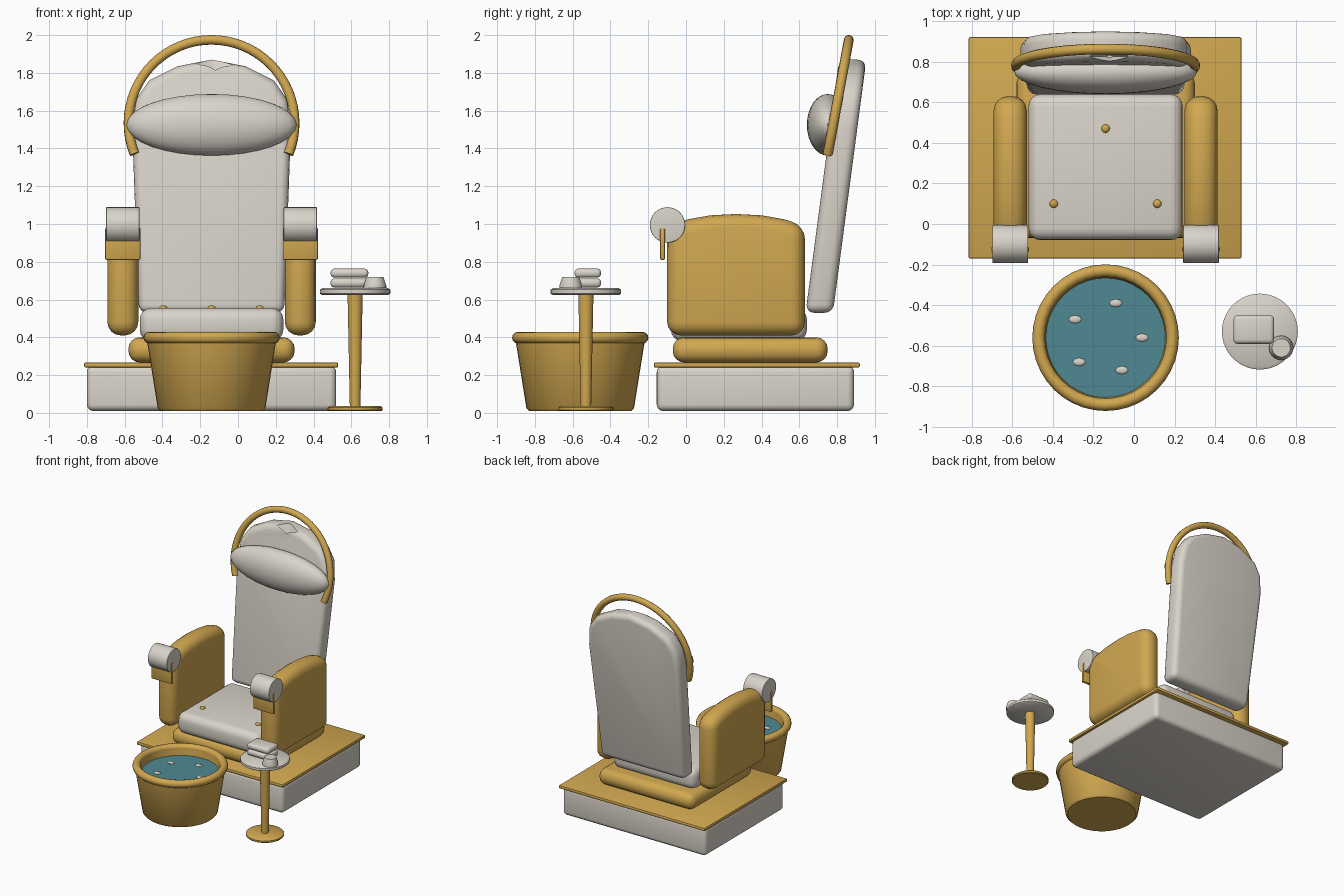
import bpy, bmesh
from math import sin, cos, pi, radians
from mathutils import Vector

if "Cube" in bpy.data.objects:
    bpy.data.objects.remove(bpy.data.objects["Cube"])

CX = -0.14  # chair centre line


def material(name, rgb):
    m = bpy.data.materials.new(name)
    m.use_nodes = True
    m.diffuse_color = (*rgb, 1)
    m.node_tree.nodes["Principled BSDF"].inputs["Base Color"].default_value = (*rgb, 1)
    return m


CREAM = material("cream", (0.70, 0.66, 0.59))
GOLD = material("gold", (0.64, 0.39, 0.08))
WATER = material("teal water", (0.08, 0.25, 0.29))


def smooth(ob, angle=40):
    bpy.ops.object.select_all(action="DESELECT")
    ob.select_set(True)
    bpy.context.view_layer.objects.active = ob
    bpy.ops.object.shade_smooth_by_angle(angle=radians(angle))


def finish(bm, name, mat, bevel=0, segments=4):
    bmesh.ops.recalc_face_normals(bm, faces=bm.faces)
    mesh = bpy.data.meshes.new(name)
    bm.to_mesh(mesh)
    bm.free()
    ob = bpy.data.objects.new(name, mesh)
    bpy.context.collection.objects.link(ob)
    mesh.materials.append(mat)
    if bevel:
        mod = ob.modifiers.new("Bevel", "BEVEL")
        mod.width, mod.segments, mod.limit_method = bevel, segments, "ANGLE"
        mod.angle_limit = radians(40)
        bpy.context.view_layer.objects.active = ob
        bpy.ops.object.modifier_apply(modifier=mod.name)
    smooth(ob)
    return ob


def box(name, x, y, z, mat, bevel=0, segments=4):
    bm = bmesh.new()
    bmesh.ops.create_cube(bm, size=1)
    for v in bm.verts:
        for i, (a, b) in enumerate((x, y, z)):
            v.co[i] = b if v.co[i] > 0 else a
    return finish(bm, name, mat, bevel, segments)


def prism(name, points, offset, mat, bevel):
    """Extrude a flat outline along the offset vector."""
    bm = bmesh.new()
    face = bm.faces.new([bm.verts.new(p) for p in points])
    out = bmesh.ops.extrude_face_region(bm, geom=[face])["geom"]
    bmesh.ops.translate(bm, vec=offset, verts=[g for g in out if isinstance(g, bmesh.types.BMVert)])
    return finish(bm, name, mat, bevel)


def lathe(name, profile, x, y, mat, sides=40):
    """Turn (radius, height) points about a vertical axis and cap open ends."""
    bm = bmesh.new()
    rings = [[bm.verts.new((x + r * cos(2 * pi * i / sides), y + r * sin(2 * pi * i / sides), z))
              for i in range(sides)] for r, z in profile]
    for a, b in zip(rings, rings[1:]):
        for i in range(sides):
            j = (i + 1) % sides
            bm.faces.new((a[i], a[j], b[j], b[i]))
    bm.faces.new(rings[0])
    bm.faces.new(rings[-1])
    return finish(bm, name, mat)


def ellipsoid(name, centre, radii, mat, u=32, v=16):
    bm = bmesh.new()
    bmesh.ops.create_uvsphere(bm, u_segments=u, v_segments=v, radius=1)
    bmesh.ops.scale(bm, vec=radii, verts=bm.verts)
    bmesh.ops.translate(bm, vec=centre, verts=bm.verts)
    return finish(bm, name, mat)


# Platform and seat
box("platform", (-0.80, 0.52), (-0.155, 0.89), (0.01, 0.25), CREAM, 0.035)
box("platform_top", (-0.815, 0.53), (-0.17, 0.92), (0.24, 0.267), GOLD, 0.008, 2)
box("seat_base", (-0.58, 0.30), (-0.07, 0.75), (0.267, 0.40), GOLD, 0.06)
box("seat_cushion", (CX - 0.38, CX + 0.38), (-0.08, 0.64), (0.38, 0.555), CREAM, 0.06)
for i, (x, y) in enumerate(((CX, 0.47), (CX - 0.255, 0.10), (CX + 0.255, 0.10))):
    ellipsoid(f"seat_button_{i + 1}", (x, y, 0.555), (0.021, 0.021, 0.015), GOLD, 12, 8)

# Leaning backrest with an arched top
half = [(0.385, 0.53), (0.42, 1.50), (0.40, 1.66), (0.33, 1.76), (0.18, 1.835)]
outline = half + [(0, 1.87)] + [(-x, z) for x, z in reversed(half)]
back = prism("backrest", [(CX + x, 0.633 + (z - 0.53) * 0.132, z) for x, z in outline],
             Vector((0, 0.145, 0)), CREAM, 0.045)

# Crumpled dent in the backrest top
bm = bmesh.new()
bmesh.ops.create_cone(bm, cap_ends=True, segments=4, radius1=0.02, radius2=0.17, depth=0.12)
bmesh.ops.scale(bm, vec=(1, 0.35, 1), verts=bm.verts)
bmesh.ops.translate(bm, vec=(CX + 0.02, 0.825, 1.84), verts=bm.verts)
cutter = finish(bm, "dent_cutter", CREAM)
cutter.hide_render = True
mod = back.modifiers.new("Dent", "BOOLEAN")
mod.operation, mod.object, mod.solver = "DIFFERENCE", cutter, "EXACT"
bpy.context.view_layer.objects.active = back
bpy.ops.object.modifier_apply(modifier=mod.name)
bpy.data.objects.remove(cutter)
smooth(back)

# Head pillow and hoop
ellipsoid("head_pillow", (CX, 0.75, 1.525), (0.45, 0.11, 0.163), CREAM)
curve = bpy.data.curves.new("head_hoop", "CURVE")
curve.dimensions = "3D"
curve.bevel_depth, curve.bevel_resolution, curve.use_fill_caps = 0.026, 3, True
steps = 40
spline = curve.splines.new("POLY")
spline.points.add(steps)
for i, p in enumerate(spline.points):
    a = radians(-22 + 224 * i / steps)
    z = 1.535 + 0.44 * sin(a)
    p.co = (CX + 0.44 * cos(a), 0.75 + (z - 1.37) * 0.185, z, 1)
curve.materials.append(GOLD)
hoop = bpy.data.objects.new("head_hoop", curve)
bpy.context.collection.objects.link(hoop)
bpy.ops.object.select_all(action="DESELECT")
hoop.select_set(True)
bpy.context.view_layer.objects.active = hoop
bpy.ops.object.convert(target="MESH")
smooth(bpy.context.object)

# Armrests, each with a rolled towel and hanging cloth
arm_side = [(-0.10, 0.41), (0.63, 0.41), (0.63, 0.99), (0.52, 1.025), (0.40, 1.046),
            (0.265, 1.053), (0.13, 1.046), (0.01, 1.025), (-0.10, 0.99)]
for side, s in (("right", -1), ("left", 1)):
    x = CX + s * 0.47
    prism(f"{side}_armrest", [(x - 0.082, y, z) for y, z in arm_side],
          Vector((0.164, 0, 0)), GOLD, 0.072)
    circle = [(x - 0.088, -0.098 + 0.094 * cos(pi * i / 16), 0.995 + 0.094 * sin(pi * i / 16))
              for i in range(32)]
    prism(f"{side}_towel_roll", circle, Vector((0.176, 0, 0)), CREAM, 0.004)
    box(f"{side}_hanging_cloth", (x - 0.093, x + 0.093), (-0.137, -0.112), (0.81, 0.98), GOLD, 0.006, 2)

# Foot tub with water and petals
TX, TY = CX, -0.56
lathe("foot_tub", [(0.27, 0.01), (0.285, 0.025), (0.345, 0.40), (0.30, 0.40), (0.285, 0.26)], TX, TY, GOLD)
bpy.ops.mesh.primitive_torus_add(major_segments=40, minor_segments=12, major_radius=0.33,
                                 minor_radius=0.031, location=(TX, TY, 0.398))
rim = bpy.context.object
rim.name = "tub_rim"
rim.data.materials.append(GOLD)
smooth(rim)
lathe("tub_water", [(0.288, 0.27), (0.296, 0.345)], TX, TY, WATER)
for i, (x, y) in enumerate(((-0.09, -0.39), (-0.29, -0.47), (0.04, -0.56), (-0.27, -0.68), (-0.06, -0.72))):
    ellipsoid(f"petal_{i + 1}", (x, y, 0.348), (0.032, 0.02, 0.008), CREAM, 8, 6)

# Side table with folded towels and a cup
SX, SY = 0.62, -0.53
lathe("table_foot", [(0.14, 0.01), (0.145, 0.015), (0.145, 0.028), (0.135, 0.036)], SX, SY, GOLD)
lathe("table_stem", [(0.028, 0.03), (0.04, 0.63)], SX, SY, GOLD, 24)
lathe("table_top", [(0.175, 0.624), (0.187, 0.632), (0.187, 0.652), (0.175, 0.66)], SX, SY, CREAM)
for i in range(2):
    z = 0.664 + 0.052 * i
    box(f"folded_towel_{i + 1}", (0.49, 0.69), (-0.59, -0.45), (z, z + 0.048), CREAM, 0.02, 3)
lathe("cup", [(0.06, 0.66), (0.06, 0.675), (0.045, 0.72)], 0.725, -0.61, CREAM, 24)
